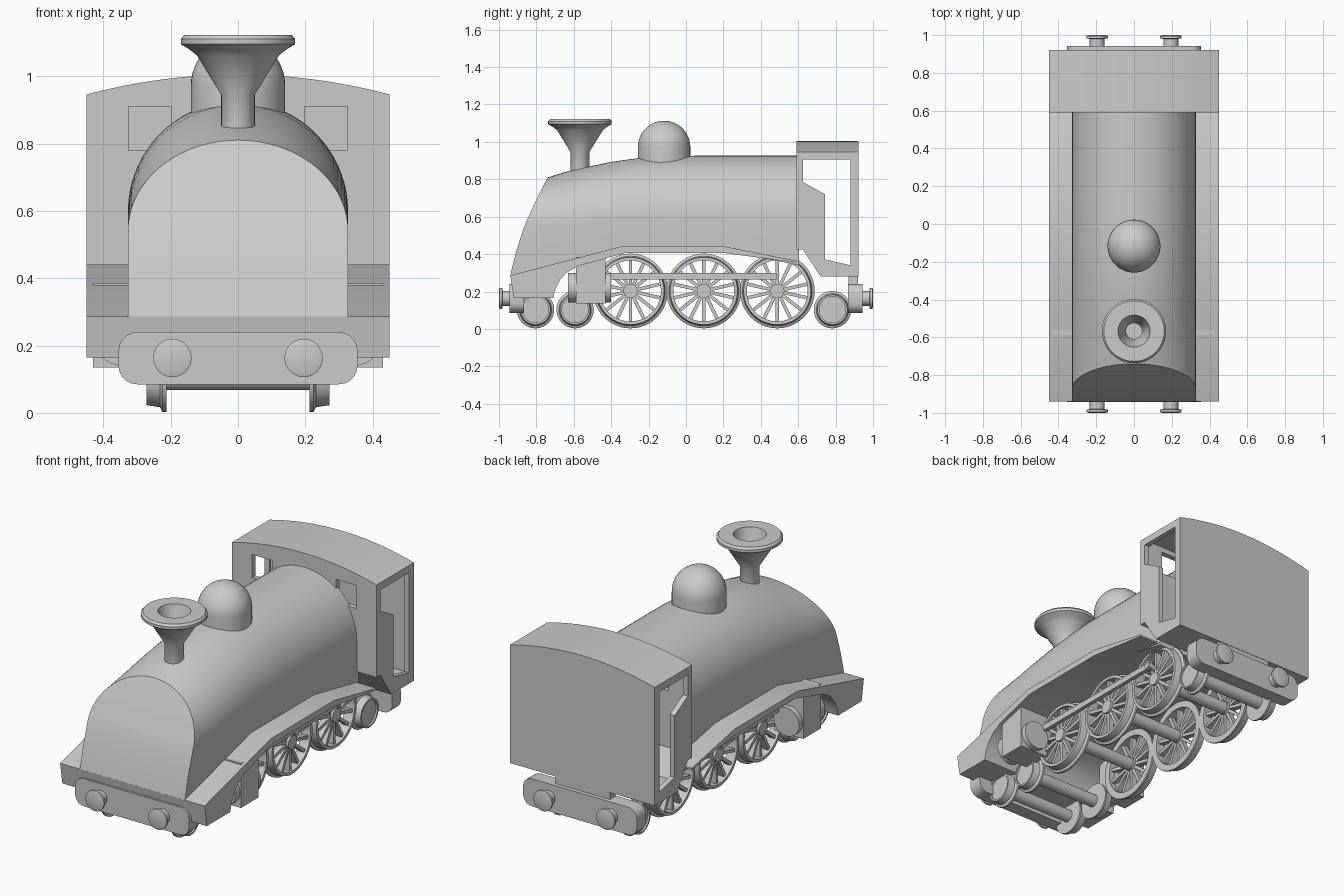
import bpy, bmesh, math
from mathutils import Matrix, Vector

if "Cube" in bpy.data.objects:
    bpy.data.objects.remove(bpy.data.objects["Cube"])

gray = bpy.data.materials.new("plain gray")
gray.diffuse_color = (0.6, 0.6, 0.6, 1)
gray.use_nodes = True
gray.node_tree.nodes["Principled BSDF"].inputs["Base Color"].default_value = gray.diffuse_color


def finish(name, bm, mirror=False):
    bmesh.ops.remove_doubles(bm, verts=bm.verts, dist=1e-5)
    bmesh.ops.recalc_face_normals(bm, faces=bm.faces)
    me = bpy.data.meshes.new(name)
    bm.to_mesh(me)
    bm.free()
    me.materials.append(gray)
    ob = bpy.data.objects.new(name, me)
    bpy.context.collection.objects.link(ob)
    bpy.ops.object.select_all(action='DESELECT')
    ob.select_set(True)
    bpy.context.view_layer.objects.active = ob
    bpy.ops.object.shade_smooth_by_angle(angle=math.radians(32))
    if mirror:
        ob.modifiers.new("mirror", 'MIRROR').use_mirror_merge = False
    return ob


def lathe(bm, prof, axis, centre, n=40, closed=False):
    """Revolve (radius, height) points about an axis through centre."""
    rings = []
    for i in range(n):
        a = 2 * math.pi * i / n
        ring = []
        for r, h in prof:
            c, s = r * math.cos(a), r * math.sin(a)
            p = {'X': (h, c, s), 'Y': (c, h, s), 'Z': (c, s, h)}[axis]
            ring.append(bm.verts.new(Vector(p) + Vector(centre)))
        rings.append(ring)
    m = len(prof)
    for i in range(n):
        a, b = rings[i], rings[(i + 1) % n]
        for j in range(m if closed else m - 1):
            k = (j + 1) % m
            bm.faces.new((a[j], a[k], b[k], b[j]))


def prism(bm, pts, axis, lo, hi):
    """Extrude an outline along X (points are y, z) or Y (points are x, z)."""
    at = (lambda p, d: (d, *p)) if axis == 'X' else (lambda p, d: (p[0], d, p[1]))
    a = [bm.verts.new(at(p, lo)) for p in pts]
    b = [bm.verts.new(at(p, hi)) for p in pts]
    bm.faces.new(a)
    bm.faces.new(b)
    for i in range(len(pts)):
        j = (i + 1) % len(pts)
        bm.faces.new((a[i], a[j], b[j], b[i]))


def box(bm, x0, x1, y0, y1, z0, z1, matrix=Matrix()):
    m = matrix @ Matrix.Translation(((x0+x1)/2, (y0+y1)/2, (z0+z1)/2)) \
        @ Matrix.Diagonal((x1-x0, y1-y0, z1-z0, 1))
    bmesh.ops.create_cube(bm, size=1, matrix=m)


def interp(t, pts):
    for (a, va), (b, vb) in zip(pts, pts[1:]):
        if t <= b:
            return va + (vb - va) * max(0, t - a) / (b - a)
    return pts[-1][1]


# Boiler: arched sections lofted along y, with a raked, slanted nose
nose = [(.285, -.94), (.40, -.913), (.54, -.868), (.66, -.815), (.81, -.74)]
sections = [(None, .81), (-.65, .838), (-.56, .860), (-.4, .893), (-.25, .914),
            (-.1, .924), (.05, .926), (.2, .926), (.605, .926)]
deck_line = [(-.94, .28), (-.35, .42), (.21, .42), (.6, .34)]
bm = bmesh.new()
loft = []
for y, top in sections:
    h = .27 + (top - .81) * .5
    low = .285 if y is None else interp(y, deck_line)
    mid = (low + top - h) / 2
    pts = [(-.327, low), (-.327, mid)]
    pts += [(-.327 * math.cos(math.pi * i / 36), top - h + h * math.sin(math.pi * i / 36))
            for i in range(37)]
    pts += [(.327, mid), (.327, low)]
    loft.append([bm.verts.new((x, interp(z, nose) if y is None else y, z)) for x, z in pts])
n = len(loft[0])
for a, b in zip(loft, loft[1:]):
    for i in range(n - 1):
        bm.faces.new((a[i], a[i + 1], b[i + 1], b[i]))
for s in (loft[0], loft[-1]):
    for i in range(n // 2 - 1):
        bm.faces.new((s[i], s[i + 1], s[n - 2 - i], s[n - 1 - i]))
    bm.faces.new((s[n // 2 - 1], s[n // 2], s[n // 2 + 1]))
finish("boiler", bm)

# Running board with front skirt
bm = bmesh.new()
prism(bm, [(-.94, .286), (-.92, .165), (-.71, .165), (-.70, .21), (-.675, .26), (-.64, .30),
           (-.58, .335), (-.33, .405), (.21, .405), (.59, .355), (.59, .365), (.21, .44),
           (-.35, .44)], 'X', -.45, .45)
finish("running_board", bm)

# Chimney with flared, hollow top
bm = bmesh.new()
lathe(bm, [(0, .82), (.05, .82), (.05, .945), (.122, 1.062), (.142, 1.078), (.17, 1.095),
           (.17, 1.11), (.16, 1.122), (.085, 1.122), (.072, 1.07), (.042, 1.0), (.042, .95),
           (0, .95)], 'Z', (0, -.567, 0), 48)
finish("chimney", bm)

# Steam dome
bm = bmesh.new()
dome = [(0, .88), (.14, .88)] + [(.14 * math.cos(math.pi * i / 24), .973 + .14 * math.sin(math.pi * i / 24))
                                 for i in range(13)]
lathe(bm, dome, 'Z', (0, -.117, 0), 48)
finish("steam_dome", bm)

# Cab: arched block, hollowed, with side doors and front windows cut out
bm = bmesh.new()
roof = [(.45 - .9 * i / 24, .946 + .059 * (1 - (1 - i / 12) ** 2)) for i in range(25)]
prism(bm, [(-.45, .28), (.45, .28)] + roof, 'Y', .59, .922)
cab = finish("cab", bm)


def cut(build):
    c = bmesh.new()
    build(c)
    cutter = finish("cutter", c)
    cutter.hide_render = True
    mod = cab.modifiers.new("cut", 'BOOLEAN')
    mod.operation, mod.solver, mod.object = 'DIFFERENCE', 'EXACT', cutter
    bpy.context.view_layer.objects.active = cab
    bpy.ops.object.modifier_apply(modifier="cut")
    bpy.data.objects.remove(cutter)


cut(lambda c: prism(c, [(.5, .2), (.5, .425), (.625, .425), (.72, .28), (.72, .2)], 'X', -.6, .6))
cut(lambda c: prism(c, [(.62, .94), (.62, .46), (.71, .335), (.889, .335), (.889, .94)], 'X', -.42, .42))
cut(lambda c: prism(c, [(.626, .905), (.88, .905), (.88, .34), (.743, .372), (.743, .72),
                        (.626, .785)], 'X', -.6, .6))
for s in (-1, 1):
    cut(lambda c: box(c, *sorted((s * .197, s * .325)), .5, .65, .78, .91))
bpy.ops.object.select_all(action='DESELECT')
cab.select_set(True)
bpy.ops.object.shade_smooth_by_angle(angle=math.radians(32))

# Buffer beams with rounded corners, and buffers, at both ends
for end, s in (("front", -1), ("rear", 1)):
    bm = bmesh.new()
    outline = []
    for cx, cz, start in ((.30, .185, 0), (-.30, .185, 1), (-.30, .14, 2), (.30, .14, 3)):
        for i in range(6):
            a = math.pi / 2 * (start + i / 5)
            outline.append((cx + .055 * math.cos(a), cz + .055 * math.sin(a)))
    prism(bm, outline, 'Y', *sorted((s * .865, s * .943)))
    finish(end + "_buffer_beam", bm)
    bm = bmesh.new()
    lathe(bm, [(0, s * .93), (.04, s * .93), (.04, s * .98), (.057, s * .983), (.057, s * .996),
               (.045, s), (0, s)], 'Y', (.195, 0, .163), 32)
    finish(end + "_buffers", bm, True)
bm = bmesh.new()
box(bm, -.17, .17, .87, .92, .2, .3)
finish("rear_beam_bracket", bm)

# Small carrying wheels with axles
for name, y in (("leading", -.805), ("second", -.593), ("trailing", .783)):
    bm = bmesh.new()
    lathe(bm, [(0, .213), (.1, .213), (.1, .224), (.086, .232), (.08, .272), (.07, .272),
               (.07, .262), (0, .262)], 'X', (0, y, .103), 40)
    finish(name + "_wheels", bm, True)
    bm = bmesh.new()
    lathe(bm, [(0, -.22), (.035, -.22), (.035, .22), (0, .22)], 'X', (0, y, .103), 24)
    finish(name + "_axle", bm)

# Spoked driving wheels with axles
for k, y in enumerate((-.297, .095, .488)):
    bm = bmesh.new()
    c = (0, y, .203)
    lathe(bm, [(.163, .213), (.2, .213), (.2, .224), (.186, .232), (.18, .272), (.163, .272)],
          'X', c, 48, True)
    lathe(bm, [(0, .213), (.038, .213), (.038, .274), (0, .274)], 'X', c, 24)
    for i in range(14):
        m = Matrix.Translation(c) @ Matrix.Rotation(2 * math.pi * i / 14, 4, 'X')
        box(bm, .228, .26, -.009, .009, .025, .17, m)
    finish(f"driving_wheels_{k + 1}", bm, True)
    bm = bmesh.new()
    lathe(bm, [(0, -.22), (.035, -.22), (.035, .22), (0, .22)], 'X', c, 24)
    finish(f"driving_axle_{k + 1}", bm)

# Cylinders, their mounting blocks and the coupling rods
bm = bmesh.new()
lathe(bm, [(0, -.632), (.08, -.632), (.08, -.4), (0, -.4)], 'Y', (.345, 0, .22), 32)
finish("steam_cylinders", bm, True)
bm = bmesh.new()
box(bm, .25, .43, -.588, -.43, .135, .385)
finish("cylinder_blocks", bm, True)
bm = bmesh.new()
box(bm, .278, .30, -.42, .485, .265, .298)
lathe(bm, [(0, .25), (.018, .25), (.018, .305), (0, .305)], 'X', (0, .47, .281), 20)
finish("coupling_rods", bm, True)
